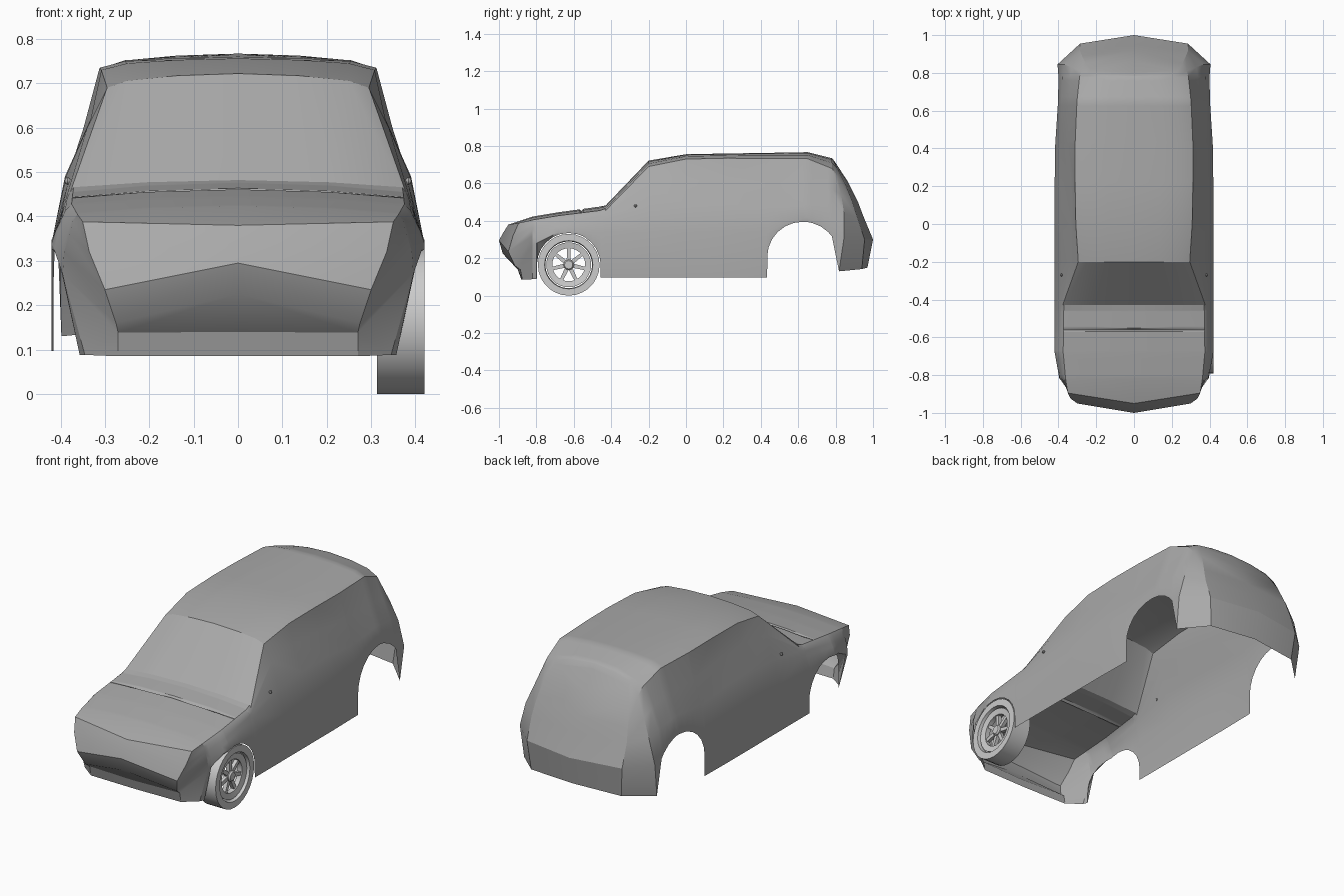
import bpy, bmesh, math
from mathutils import Vector

if "Cube" in bpy.data.objects:
    bpy.data.objects.remove(bpy.data.objects["Cube"])

# ---------- helpers ----------
def finish(bm, name, angle=30, grey=None):
    bmesh.ops.remove_doubles(bm, verts=bm.verts, dist=1e-5)
    bmesh.ops.recalc_face_normals(bm, faces=bm.faces)
    me = bpy.data.meshes.new(name)
    bm.to_mesh(me)
    bm.free()
    ob = bpy.data.objects.new(name, me)
    bpy.context.collection.objects.link(ob)
    if grey:
        mat = bpy.data.materials.get("body_paint") or bpy.data.materials.new("body_paint")
        mat.diffuse_color = (grey, grey, grey, 1)
        mat.use_nodes = True
        mat.node_tree.nodes["Principled BSDF"].inputs["Base Color"].default_value = mat.diffuse_color
        me.materials.append(mat)
    bpy.ops.object.select_all(action='DESELECT')
    ob.select_set(True)
    bpy.context.view_layer.objects.active = ob
    bpy.ops.object.shade_smooth_by_angle(angle=math.radians(angle))
    return ob

def grid(bm, cols, closed=False):
    vs = [[bm.verts.new(p) for p in c] for c in cols]
    pairs = list(zip(vs, vs[1:])) + ([(vs[-1], vs[0])] if closed else [])
    for a, b in pairs:
        for i in range(len(a) - 1):
            bm.faces.new((a[i], b[i], b[i + 1], a[i + 1]))

def mirror(ob):
    m = ob.modifiers.new("mirror", 'MIRROR')
    m.use_clip = True

GREY = .40

# ---------- body: half sections along y ----------
# y, centre z, then (x, z) of top edge, shoulder, window, belt, bulge, and sill x
STATIONS = [
    (-.82, .423, .362, .405, .372, .39, .38, .36, .392, .32, .395, .27, .345),
    (-.68, .446, .375, .428, .39, .412, .40, .39, .41, .37, .42, .34, .42),
    (-.46, .476, .372, .455, .385, .443, .392, .425, .40, .40, .42, .34, .42),
    (-.43, .482, .37, .466, .378, .455, .388, .44, .398, .41, .42, .34, .42),
    (-.20, .722, .25, .706, .295, .69, .34, .60, .385, .47, .42, .34, .42),
    (.00, .756, .25, .745, .308, .73, .332, .62, .388, .49, .42, .34, .42),
    (.22, .76, .255, .75, .312, .735, .334, .61, .39, .49, .42, .34, .42),
    (.42, .763, .255, .752, .312, .733, .348, .60, .39, .47, .417, .34, .417),
    (.65, .767, .25, .752, .302, .732, .345, .60, .385, .49, .402, .42, .40),
    (.78, .735, .23, .71, .288, .68, .338, .57, .38, .47, .40, .34, .40)]
NOSE_MID = [(0, -.95, .38), (0, -.975, .34), (0, -1, .295), (0, -.98, .225), (0, -.90, .14), (0, -.88, .085)]
NOSE_EDGE = [(.35, -.895, .388), (.335, -.925, .32), (.30, -.95, .235), (.275, -.915, .16), (.27, -.885, .138), (.27, -.875, .085)]
TAIL_CORNER = [(.225, .795, .695), (.28, .81, .64), (.33, .83, .54), (.37, .845, .44), (.405, .845, .31), (.398, .818, .13)]
TAIL_EDGE = [(.22, .81, .68), (.255, .85, .60), (.275, .89, .50), (.285, .915, .42), (.285, .955, .30), (.27, .94, .142)]
TAIL_MID = [(0, .80, .71), (0, .865, .61), (0, .92, .50), (0, .95, .42), (0, 1, .30), (0, .97, .15)]

FRONT_Y, FR, REAR_Y, RR = -.627, .17, .625, .19
GAP_Y = -.56

def sill(y):
    d = (y - FRONT_Y) / FR
    if abs(d) <= 1:
        return .165 + FR * math.sqrt(1 - d * d)
    d = (y - REAR_Y) / RR
    if abs(d) <= 1:
        return .21 + .185 * math.sqrt(1 - d * d)
    return .088 if y < -.7 else .097

def section(y):
    for a, b in zip(STATIONS, STATIONS[1:]):
        if a[0] <= y <= b[0]:
            t = (y - a[0]) / (b[0] - a[0])
            s = [p + (q - p) * t for p, q in zip(a, b)]
            zb = sill(y)
            col = [(s[2 + 2 * i], y, max(s[3 + 2 * i], zb + .012 * (5 - i))) for i in range(5)]
            return (0, y, s[1]), col + [(s[12], y, zb)]

ys = {s[0] for s in STATIONS} | {GAP_Y - .01, GAP_Y, GAP_Y + .01}
for cy, r in ((FRONT_Y, FR), (REAR_Y, RR)):
    for k in range(13):
        ys.add(round(cy - r * .9999 * math.cos(math.pi * k / 12), 5))
    ys |= {cy - r - .001, cy + r + .001}
cuts = [section(y) for y in sorted(ys) if y <= .78]

bm = bmesh.new()
grid(bm, [NOSE_MID, NOSE_EDGE] + [c[1] for c in cuts] + [TAIL_CORNER, TAIL_EDGE, TAIL_MID])
# hood, windscreen and roof strip, crowned toward the centre line
tops = [(NOSE_MID[0], NOSE_EDGE[0])] + [(c[0], c[1][0]) for c in cuts]
tops += [((0, .785, .73), TAIL_CORNER[0]), (TAIL_MID[0], TAIL_EDGE[0])]
strip = []
for c, e in tops:
    c, e = Vector(c), Vector(e)
    m = c.lerp(e, .55)
    m.z += (c.z - e.z) * .25
    if abs(c.y - GAP_Y) < .001:      # gap behind the hood
        c.z -= .01
        m.z -= .01
    strip.append([c, m, e])
# end rows stay straight so they meet the nose and tail panels
for row in (strip[0], strip[-1]):
    row[1] = row[0].lerp(row[2], .55)
grid(bm, strip)
mirror(finish(bm, "body_shell", 26, GREY))

# ---------- mirror mounts ----------
bm = bmesh.new()
bmesh.ops.create_uvsphere(bm, u_segments=8, v_segments=6, radius=.008)
bmesh.ops.translate(bm, verts=bm.verts, vec=(.384, -.27, .48))
mirror(finish(bm, "mirror_mount", 30, GREY))

# ---------- front right wheel ----------
HUB = Vector((0, FRONT_Y, .165))

def lathe(name, profile, n=28):
    bm = bmesh.new()
    cols = []
    for k in range(n):
        a = 2 * math.pi * k / n - math.pi / 2
        cols.append([HUB + Vector((x, r * math.cos(a), r * math.sin(a))) for r, x in profile])
    grid(bm, cols, True)
    return finish(bm, name, 35)

lathe("tyre", [(.129, .313), (.165, .313), (.165, .42), (.129, .42), (.125, .40)])
lathe("rim", [(.120, .335), (.120, .408), (.088, .402), (.088, .375)])
lathe("hub_cap", [(0, .408), (.022, .408), (.028, .40), (.028, .37), (0, .37)], 14)

# spokes
bm = bmesh.new()
for k in range(7):
    a = 2 * math.pi * k / 7 + math.pi / 2
    d, t = Vector((0, math.cos(a), math.sin(a))), Vector((0, -math.sin(a), math.cos(a)))
    loops = []
    for r, w in ((.02, .011), (.095, .009)):
        loops.append([HUB + d * r + t * (w * s) + Vector((x, 0, 0))
                      for s, x in ((-1, .375), (1, .375), (1, .395), (-1, .395), (-1, .375))])
    grid(bm, loops)
finish(bm, "wheel_spokes")
